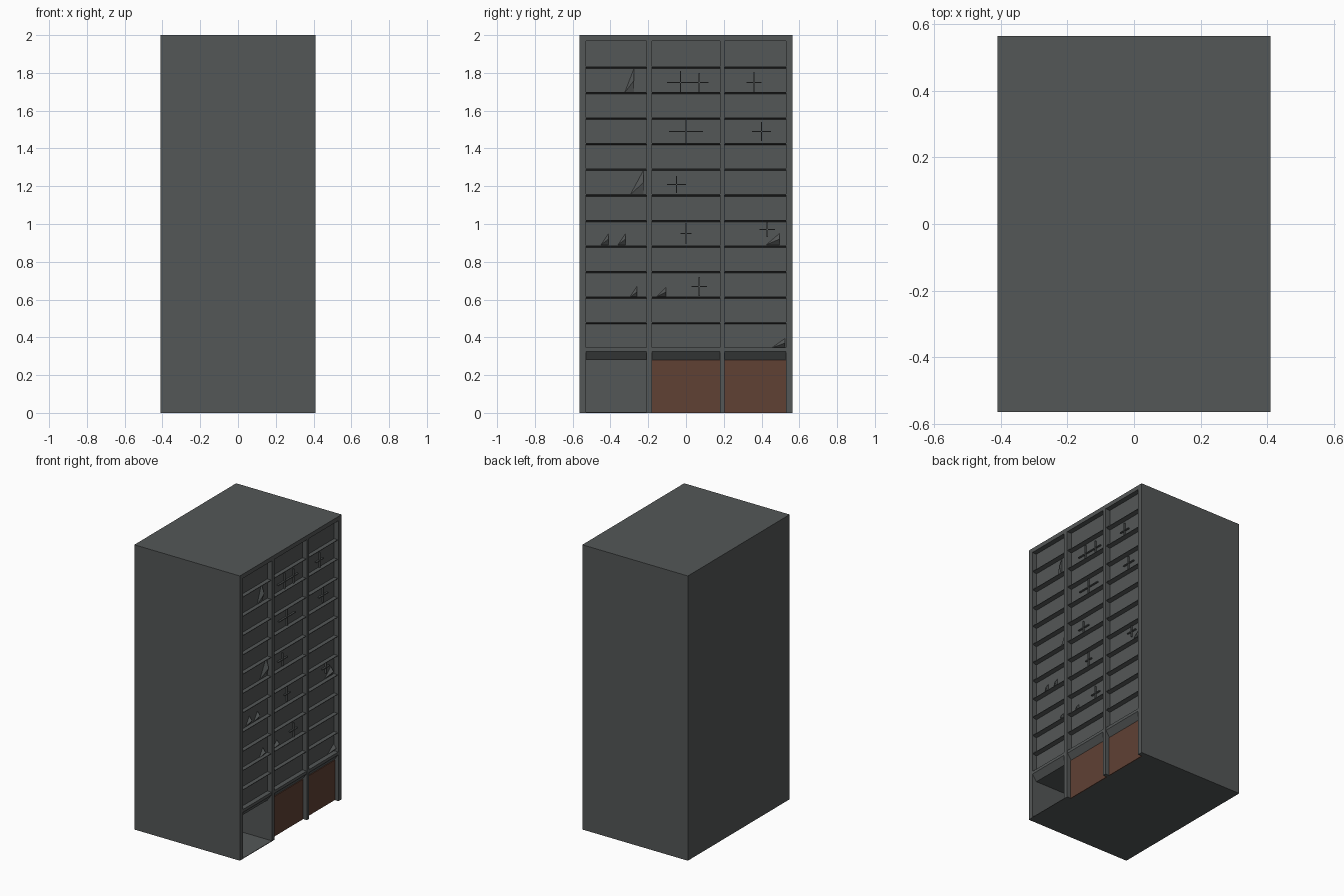
import bpy, bmesh
from mathutils import Matrix

old = bpy.data.objects.get("Cube")
if old:
    bpy.data.objects.remove(old)


def material(name, colour):
    m = bpy.data.materials.new(name)
    m.use_nodes = True
    m.diffuse_color = colour
    m.node_tree.nodes["Principled BSDF"].inputs["Base Color"].default_value = colour
    return m


GREY = material("slate grey", (0.088, 0.095, 0.095, 1))
BROWN = material("rust brown", (0.115, 0.052, 0.034, 1))


def finish(name, bm, mat):
    bmesh.ops.recalc_face_normals(bm, faces=bm.faces)
    mesh = bpy.data.meshes.new(name)
    bm.to_mesh(mesh)
    bm.free()
    mesh.materials.append(mat)
    ob = bpy.data.objects.new(name, mesh)
    bpy.context.collection.objects.link(ob)
    return ob


def box(name, x, y, z, mat=GREY):
    bm = bmesh.new()
    centre = [sum(r) / 2 for r in (x, y, z)]
    size = [r[1] - r[0] for r in (x, y, z)]
    bmesh.ops.create_cube(bm, size=1, matrix=Matrix.Translation(centre) @ Matrix.Diagonal((*size, 1)))
    return finish(name, bm, mat)


def prism(name, profile, y, mat=GREY):
    """Extrude an x-z profile along y."""
    bm = bmesh.new()
    face = bm.faces.new([bm.verts.new((px, y[0], pz)) for px, pz in profile])
    ext = bmesh.ops.extrude_face_region(bm, geom=[face])
    moved = [v for v in ext["geom"] if isinstance(v, bmesh.types.BMVert)]
    bmesh.ops.translate(bm, verts=moved, vec=(0, y[1] - y[0], 0))
    return finish(name, bm, mat)


FRONT, WALL = 0.41, 0.375          # pier plane and recessed wall plane
HALF = 0.565
BAYS = [(-0.53, -0.21), (-0.18, 0.18), (0.205, 0.53)]
BASE, LINTEL, TOP = 0.28, 0.345, 1.97
STOREYS = 12
STEP = (TOP - LINTEL) / STOREYS

# Main block with an open entrance in the first bay
body = box("building_body", (-FRONT, WALL), (-HALF, HALF), (0, 2))
cutter = box("entrance_cutter", (0.05, 0.5), BAYS[0], (0.004, BASE))
cutter.hide_render = True
cutter.hide_viewport = True
cut = body.modifiers.new("entrance", "BOOLEAN")
cut.object = cutter
cut.solver = "EXACT"
box("entrance_floor", (WALL, FRONT), BAYS[0], (0, 0.004))

# Piers and roof beam
edges = [-HALF] + [e for bay in BAYS for e in bay] + [HALF]
for i in range(0, len(edges), 2):
    box(f"pier_{i // 2 + 1}", (WALL, FRONT), (edges[i], edges[i + 1]), (0, 2))
for n, bay in enumerate(BAYS, 1):
    box(f"roof_beam_{n}", (WALL, FRONT), bay, (TOP, 2))

    # Sloped lintel over the ground floor
    prism(f"lintel_{n}", [(WALL, BASE), (FRONT - 0.002, LINTEL - 0.02),
                          (FRONT - 0.002, LINTEL), (WALL, LINTEL)], bay)

    # Thin floor ledges with a tapered underside
    for s in range(1, STOREYS):
        z = LINTEL + s * STEP
        prism(f"ledge_{n}_{s}", [(WALL, z - 0.011), (FRONT - 0.006, z - 0.004),
                                 (FRONT - 0.006, z), (WALL, z)], bay)

# Garage doors in the other two bays
for n, bay in enumerate(BAYS[1:], 1):
    box(f"garage_door_{n}", (WALL, WALL + 0.006), bay, (0, BASE), BROWN)

# Small window bars: (y, z, half width, half height)
BARS = [(-0.05, 1.21, 0.05, 0.045), (0.0, 0.95, 0.03, 0.055), (0.07, 0.67, 0.04, 0.05),
        (0.0, 1.49, 0.09, 0.06), (0.4, 1.49, 0.05, 0.05), (-0.03, 1.75, 0.07, 0.06),
        (0.07, 1.75, 0.05, 0.05), (0.36, 1.75, 0.04, 0.055), (0.43, 0.97, 0.04, 0.04)]
for n, (y, z, w, h) in enumerate(BARS, 1):
    box(f"window_bar_{n}", (WALL, WALL + 0.012), (y - w, y + w), (z - 0.003, z + 0.003))
    box(f"window_post_{n}", (WALL, WALL + 0.012), (y - 0.003, y + 0.003), (z - h, z + h))

# Slanted panels leaning from the wall: (y, z, width, height)
PANELS = [(-0.3, 1.76, 0.05, 0.13), (-0.26, 1.22, 0.07, 0.13), (0.46, 0.92, 0.07, 0.06),
          (-0.28, 0.64, 0.04, 0.06), (-0.43, 0.92, 0.04, 0.06), (-0.34, 0.92, 0.04, 0.06),
          (0.49, 0.37, 0.07, 0.05), (-0.13, 0.64, 0.05, 0.05)]
for n, (y, z, w, h) in enumerate(PANELS, 1):
    bm = bmesh.new()
    corners = [(WALL, y - w / 2, z - h / 2), (WALL, y + w / 2, z - h / 2),
               (WALL, y + w / 2, z + h / 2), (WALL + 0.022, y + w / 2, z)]
    bmesh.ops.convex_hull(bm, input=[bm.verts.new(c) for c in corners])
    finish(f"slanted_panel_{n}", bm, GREY)
